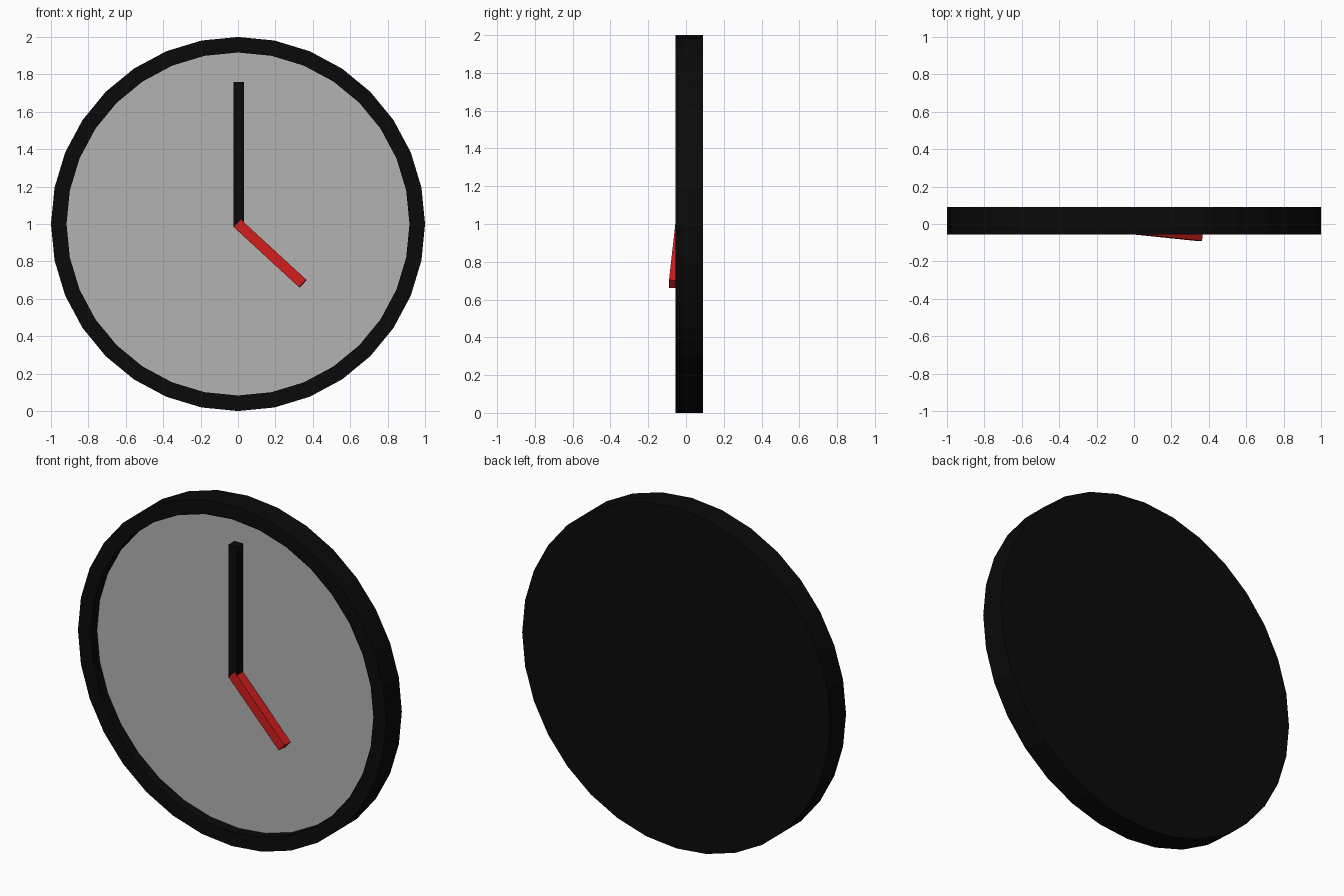
import bpy, bmesh, math
from mathutils import Vector, Matrix

if "Cube" in bpy.data.objects:
    bpy.data.objects.remove(bpy.data.objects["Cube"])

SIDES = 32


def material(name, color):
    m = bpy.data.materials.new(name)
    m.diffuse_color = color
    m.use_nodes = True
    m.node_tree.nodes["Principled BSDF"].inputs["Base Color"].default_value = m.diffuse_color
    return m


black = material("black", (0.003, 0.003, 0.003, 1))
red = material("red", (0.6, 0.012, 0.012, 1))
grey = material("grey", (0.45, 0.45, 0.45, 1))


def make(name, bm, mat):
    bmesh.ops.recalc_face_normals(bm, faces=bm.faces)
    me = bpy.data.meshes.new(name)
    bm.to_mesh(me)
    bm.free()
    me.materials.append(mat)
    ob = bpy.data.objects.new(name, me)
    bpy.context.collection.objects.link(ob)
    return ob


def ring(bm, radius, y):
    angles = [2 * math.pi * i / SIDES for i in range(SIDES)]
    return [bm.verts.new((radius * math.cos(a), y, 1 + radius * math.sin(a))) for a in angles]


# case: closed back, outer wall, front rim, inner wall and floor
bm = bmesh.new()
loops = [ring(bm, r, y) for r, y in ((1, 0.09), (1, -0.055), (0.917, -0.055), (0.917, 0.006))]
for a, b in zip(loops, loops[1:]):
    for i in range(SIDES):
        j = (i + 1) % SIDES
        bm.faces.new((a[i], a[j], b[j], b[i]))
bm.faces.new(loops[0])
bm.faces.new(loops[-1])
make("case", bm, black)

# dial, just in front of the case floor
bm = bmesh.new()
dial = bm.faces.new(ring(bm, 0.917, 0.003))
dial.normal_update()
if dial.normal.y > 0:
    dial.normal_flip()
me = bpy.data.meshes.new("dial")
bm.to_mesh(me)
bm.free()
me.materials.append(grey)
bpy.context.collection.objects.link(bpy.data.objects.new("dial", me))


# hands: square bars running between two centre points
def hand(name, start, end, width, mat):
    start, end = Vector(start), Vector(end)
    along = (end - start).normalized()
    side = along.cross(Vector((0, 1, 0))).normalized()
    depth = side.cross(along)
    rot = Matrix((side, depth, along)).transposed().to_4x4()
    size = Matrix.Diagonal((width, width, (end - start).length, 1))
    bm = bmesh.new()
    bmesh.ops.create_cube(bm, size=1, matrix=Matrix.Translation((start + end) / 2) @ rot @ size)
    make(name, bm, mat)


hand("minute_hand", (0.003, -0.025, 0.98), (0.003, -0.025, 1.76), 0.056, black)
hand("hour_hand", (-0.002, -0.026, 1.002), (0.347, -0.062, 0.681), 0.056, red)
